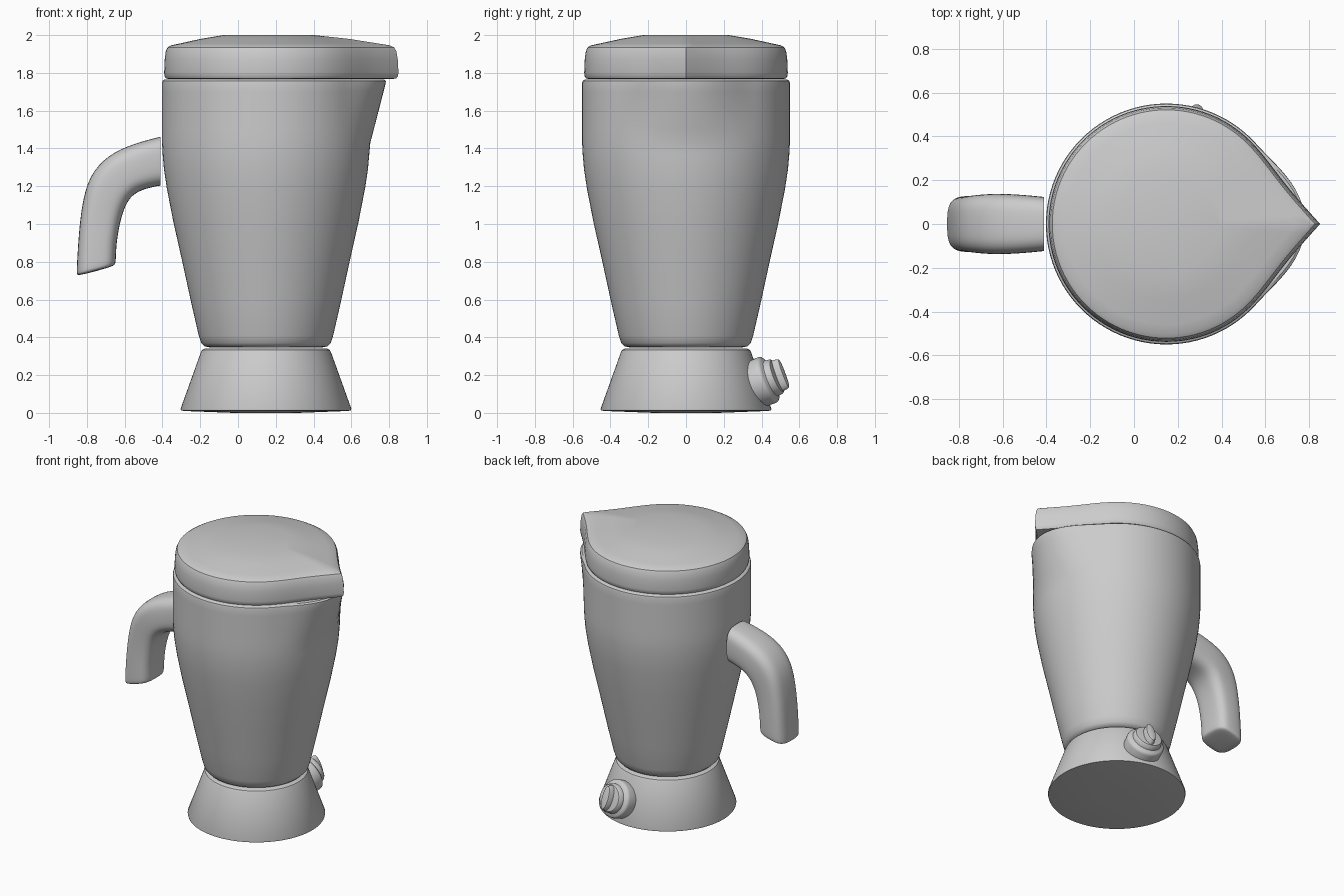
import bpy, bmesh
from math import sin, cos, pi, radians
from mathutils import Vector

if "Cube" in bpy.data.objects:
    bpy.data.objects.remove(bpy.data.objects["Cube"])

CX = 0.148  # axis of the round parts
N = 96


def loft(name, rings, levels=0):
    """Skin a stack of equal-length rings, closing both ends."""
    bm = bmesh.new()
    loops = [[bm.verts.new(p) for p in ring] for ring in rings]
    for a, b in zip(loops, loops[1:]):
        n = len(a)
        for i in range(n):
            j = (i + 1) % n
            bm.faces.new((a[i], a[j], b[j], b[i]))
    bm.faces.new(loops[0][::-1])
    bm.faces.new(loops[-1])
    bmesh.ops.recalc_face_normals(bm, faces=bm.faces)
    me = bpy.data.meshes.new(name)
    bm.to_mesh(me)
    bm.free()
    ob = bpy.data.objects.new(name, me)
    bpy.context.collection.objects.link(ob)
    bpy.ops.object.select_all(action='DESELECT')
    ob.select_set(True)
    bpy.context.view_layer.objects.active = ob
    if levels:
        mod = ob.modifiers.new("smooth", 'SUBSURF')
        mod.levels = mod.render_levels = levels
        bpy.ops.object.shade_smooth()
    else:
        bpy.ops.object.shade_smooth_by_angle(angle=radians(35))
    return ob


def ring(z, radius):
    """Horizontal ring; radius is a function of the angle in -pi..pi."""
    pts = []
    for i in range(N):
        t = -pi + 2 * pi * i / N
        r = radius(t)
        pts.append((CX + r * cos(t), r * sin(t), z))
    return pts


# Flared base with a slightly domed underside
base = [(0.17, 0), (0.43, 0.01), (0.45, 0.013), (0.452, 0.022), (0.345, 0.32),
        (0.338, 0.333), (0.32, 0.342), (0.05, 0.342)]
loft("base", [ring(z, lambda t, r=r: r) for r, z in base])

# Jug body: round profile with a spout growing out near the rim
jug = [(0.05, 0.345), (0.29, 0.345), (0.325, 0.352), (0.343, 0.37), (0.356, 0.41),
       (0.395, 0.58), (0.445, 0.81), (0.49, 1.01), (0.525, 1.19), (0.54, 1.29),
       (0.547, 1.37), (0.55, 1.43), (0.55, 1.5), (0.55, 1.6), (0.55, 1.7), (0.55, 1.745),
       (0.547, 1.758), (0.535, 1.766), (0.1, 1.766)]


def jug_radius(r, z):
    grow = max(0.0, min(1.0, (z - 1.42) / 0.34)) * min(1.0, r / 0.5)
    def f(t):
        a = abs(t) / radians(42)
        return r + 0.088 * grow * (0.5 + 0.5 * cos(pi * a) if a < 1 else 0)
    return f


loft("jug_body", [ring(z, jug_radius(r, z)) for r, z in jug])


# Teardrop lid: outline scaled inward, blending to a round flat centre
def teardrop(s, blend=1.0):
    def f(t):
        k = max(0.0, 1 - abs(t) / radians(52))
        return s * (0.54 + 0.163 * blend * k ** 3.5)
    return f


lid = [(0.3, 1.768, 0.5), (0.95, 1.768, 1), (0.98, 1.77, 1), (0.993, 1.782, 1),
       (0.998, 1.80, 1), (0.993, 1.87, 1), (0.982, 1.915, 1), (0.965, 1.935, 1),
       (0.93, 1.946, 1), (0.85, 1.955, 1), (0.64, 1.98, 0.9), (0.42, 2.0, 0.4)]
loft("lid", [ring(z, teardrop(s, b)) for s, z, b in lid])

# Handle: outer and inner side curves (x, z) with half widths
handle = [((-0.41, 1.46), (-0.41, 1.205), 0.12), ((-0.42, 1.458), (-0.42, 1.204), 0.122),
          ((-0.55, 1.425), (-0.51, 1.185), 0.132), ((-0.69, 1.365), (-0.575, 1.145), 0.136),
          ((-0.79, 1.25), (-0.61, 1.07), 0.13), ((-0.825, 1.1), (-0.63, 0.99), 0.125),
          ((-0.842, 0.95), (-0.645, 0.9), 0.125), ((-0.852, 0.77), (-0.648, 0.82), 0.125),
          ((-0.853, 0.735), (-0.65, 0.79), 0.123), ((-0.845, 0.725), (-0.66, 0.775), 0.11)]


def power(v, e=0.62):
    return abs(v) ** e * (1 if v >= 0 else -1)


sections = []
for o, i, w in handle:
    o, i = Vector((o[0], 0, o[1])), Vector((i[0], 0, i[1]))
    mid, half = (o + i) / 2, (o - i) / 2 * 1.02
    sections.append([mid + half * power(cos(a)) + Vector((0, w * 1.03 * power(sin(a)), 0))
                     for a in [2 * pi * k / 24 for k in range(24)]])
sections.insert(0, sections[0])
loft("handle", sections, 2)

# Control knob on the sloping base wall: round dial plus a leaf-shaped grip
az, up = radians(75), radians(21)
axis = Vector((cos(az) * cos(up), sin(az) * cos(up), sin(up)))
side = Vector((-sin(az), cos(az), 0))
tall = axis.cross(side)
origin = Vector((CX + 0.395 * cos(az), 0.395 * sin(az), 0.155))


def knob_ring(d, ru, rv):
    return [origin + axis * d + side * ru * cos(a) + tall * rv * sin(a)
            for a in [2 * pi * k / 48 for k in range(48)]]


dial = [(-0.06, 0.125), (0.0, 0.127), (0.05, 0.13), (0.062, 0.127), (0.07, 0.118),
        (0.073, 0.106), (0.078, 0.1), (0.105, 0.097), (0.113, 0.09), (0.116, 0.075)]
loft("dial", [knob_ring(d, r, r) for d, r in dial])
grip = [(0.09, 0.04, 0.087), (0.14, 0.035, 0.084), (0.151, 0.029, 0.079), (0.155, 0.018, 0.068)]
loft("dial_grip", [knob_ring(*g) for g in grip])
